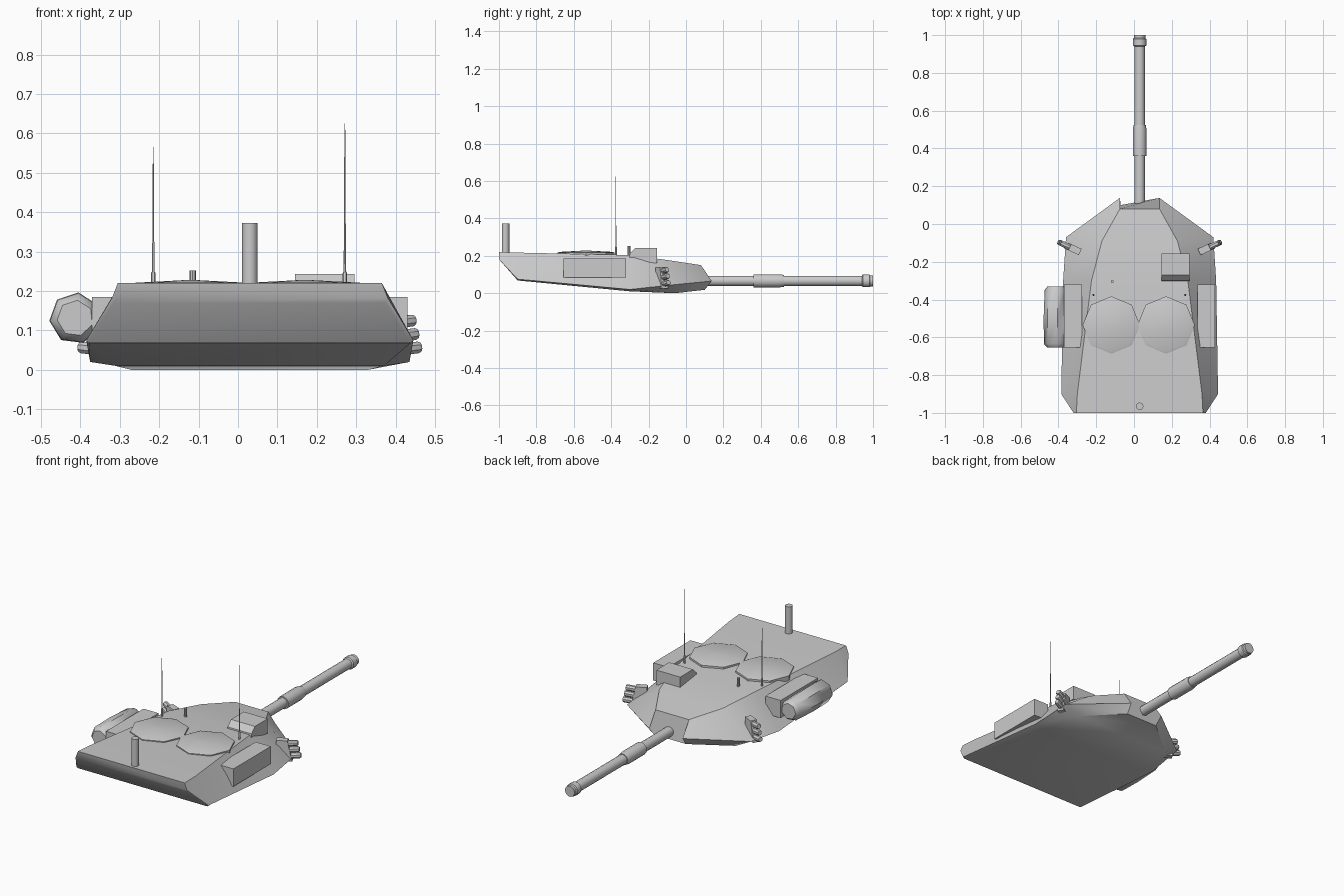
import bpy, bmesh, math
from mathutils import Matrix, Vector

if "Cube" in bpy.data.objects:
    bpy.data.objects.remove(bpy.data.objects["Cube"])

CX = 0.03  # the turret's own centre line


def finish(name, bm, angle=40):
    bmesh.ops.recalc_face_normals(bm, faces=bm.faces)
    me = bpy.data.meshes.new(name)
    bm.to_mesh(me)
    bm.free()
    ob = bpy.data.objects.new(name, me)
    bpy.context.collection.objects.link(ob)
    if angle:
        bpy.ops.object.select_all(action='DESELECT')
        ob.select_set(True)
        bpy.context.view_layer.objects.active = ob
        bpy.ops.object.shade_smooth_by_angle(angle=math.radians(angle))
    return ob


def loft(name, rings, angle=40):
    """Skin closed rings of points and cap both ends."""
    bm = bmesh.new()
    vs = [[bm.verts.new(p) for p in r] for r in rings]
    n = len(vs[0])
    for a, b in zip(vs, vs[1:]):
        for i in range(n):
            j = (i + 1) % n
            bm.faces.new((a[i], a[j], b[j], b[i]))
    bm.faces.new(vs[0])
    bm.faces.new(vs[-1])
    return finish(name, bm, angle)


def lathe(name, origin, axis, profile, sides=12, angle=40, turn=0.0):
    """Turn (radius, distance) pairs round an axis."""
    q = Vector((0, 0, 1)).rotation_difference(Vector(axis))
    rings = []
    for r, d in profile:
        rings.append([Vector(origin) + q @ Vector((
            r * math.cos(turn + 2 * math.pi * k / sides),
            r * math.sin(turn + 2 * math.pi * k / sides), d)) for k in range(sides)])
    return loft(name, rings, angle)


def box(name, lo, hi):
    bm = bmesh.new()
    size = Vector(hi) - Vector(lo)
    mid = (Vector(hi) + Vector(lo)) / 2
    bmesh.ops.create_cube(bm, size=1, matrix=Matrix.Translation(mid) @ Matrix.Diagonal((*size, 1)))
    return finish(name, bm, 0)


# Turret shell: stations of top, widest and bottom corners as (half width, y, z)
stations = [
    ((0.335, -1.00, 0.220), (0.350, -1.00, 0.182), (0.345, -0.99, 0.170)),
    ((0.330, -0.90, 0.217), (0.415, -0.90, 0.075), (0.408, -0.90, 0.068)),
    ((0.255, -0.30, 0.204), (0.405, -0.30, 0.020), (0.340, -0.30, 0.010)),
    ((0.200, -0.09, 0.176), (0.390, -0.07, 0.045), (0.300, -0.06, 0.000)),
    ((0.105, 0.08, 0.150), (0.105, 0.138, 0.065), (0.100, 0.10, 0.018)),
]
loft("turret_shell", [[(CX + w, y, z) for w, y, z in s] +
                      [(CX - w, y, z) for w, y, z in reversed(s)] for s in stations])

# Main gun with evacuator sleeve and muzzle ring
lathe("gun_barrel", (CX, 0, 0.066), (0, 1, 0), [
    (0.028, 0.08), (0.028, 0.36), (0.036, 0.36), (0.036, 0.50), (0.032, 0.525),
    (0.028, 0.525), (0.028, 0.94), (0.035, 0.945), (0.035, 0.98), (0.030, 0.985),
    (0.030, 1.0)], sides=14)

# Octagonal crew hatches with a shallow peak
for side, x in (("left", -0.12), ("right", 0.17)):
    lathe(f"hatch_{side}", (x, -0.535, 0), (0, 0, 1),
          [(0.152, 0.19), (0.152, 0.217), (0.14, 0.221), (0.01, 0.228)], sides=8, angle=20)

# Gunner sight housing with a sloped rear
loft("sight_housing", [[(x, -0.305, 0.18), (x, -0.30, 0.212), (x, -0.27, 0.243),
                        (x, -0.155, 0.243), (x, -0.155, 0.16)] for x in (0.145, 0.295)], 20)

# Rear sensor mast, small roof post and aerials
lathe("sensor_mast", (CX, -0.965, 0), (0, 0, 1), [(0.02, 0.2), (0.02, 0.372)])
lathe("roof_post", (-0.115, -0.305, 0), (0, 0, 1), [(0.008, 0.19), (0.008, 0.252)], 8)
for side, x, top in (("left", -0.215, 0.565), ("right", 0.271, 0.625)):
    lathe(f"aerial_{side}", (x, -0.375, 0), (0, 0, 1),
          [(0.006, 0.19), (0.006, 0.245), (0.003, 0.25), (0.001, top)], 6)

# Side stowage boxes
box("stowage_box_left", (-0.37, -0.655, 0.085), (-0.275, -0.32, 0.185))
box("stowage_box_right", (0.335, -0.655, 0.085), (0.43, -0.32, 0.185))

# Seven-sided bedroll on the left
lathe("bedroll", (-0.413, 0, 0.131), (0, 1, 0),
      [(0.046, -0.655), (0.064, -0.635), (0.066, -0.50), (0.060, -0.35), (0.045, -0.33)],
      sides=7, angle=50, turn=math.pi - 0.1)

# Smoke launchers: leaning bracket and three tubes on each side
for side, s in (("left", -1), ("right", 1)):
    out = Vector((s * 0.87, 0.40, 0.0)).normalized()
    along = Vector((-out.y, out.x, 0)) * 0.018
    root = Vector((CX + s * 0.315, -0.148, 0))
    rings = []
    for z, reach in ((0.025, 0.085), (0.14, 0.06)):
        base = root + Vector((0, 0, z))
        rings.append([base - along, base + along,
                      base + along + out * reach, base - along + out * reach])
    loft(f"launcher_bracket_{side}", rings, 0)
    for k in range(3):
        start = root + Vector((0, 0, 0.047 + 0.035 * k)) + out * 0.04
        aim = out + Vector((0, 0, 0.12))
        reach = 0.09 - 0.008 * k
        lathe(f"launcher_tube_{side}_{k + 1}", start, aim.normalized(),
              [(0.016, 0), (0.016, reach - 0.008), (0.012, reach)], 8)
